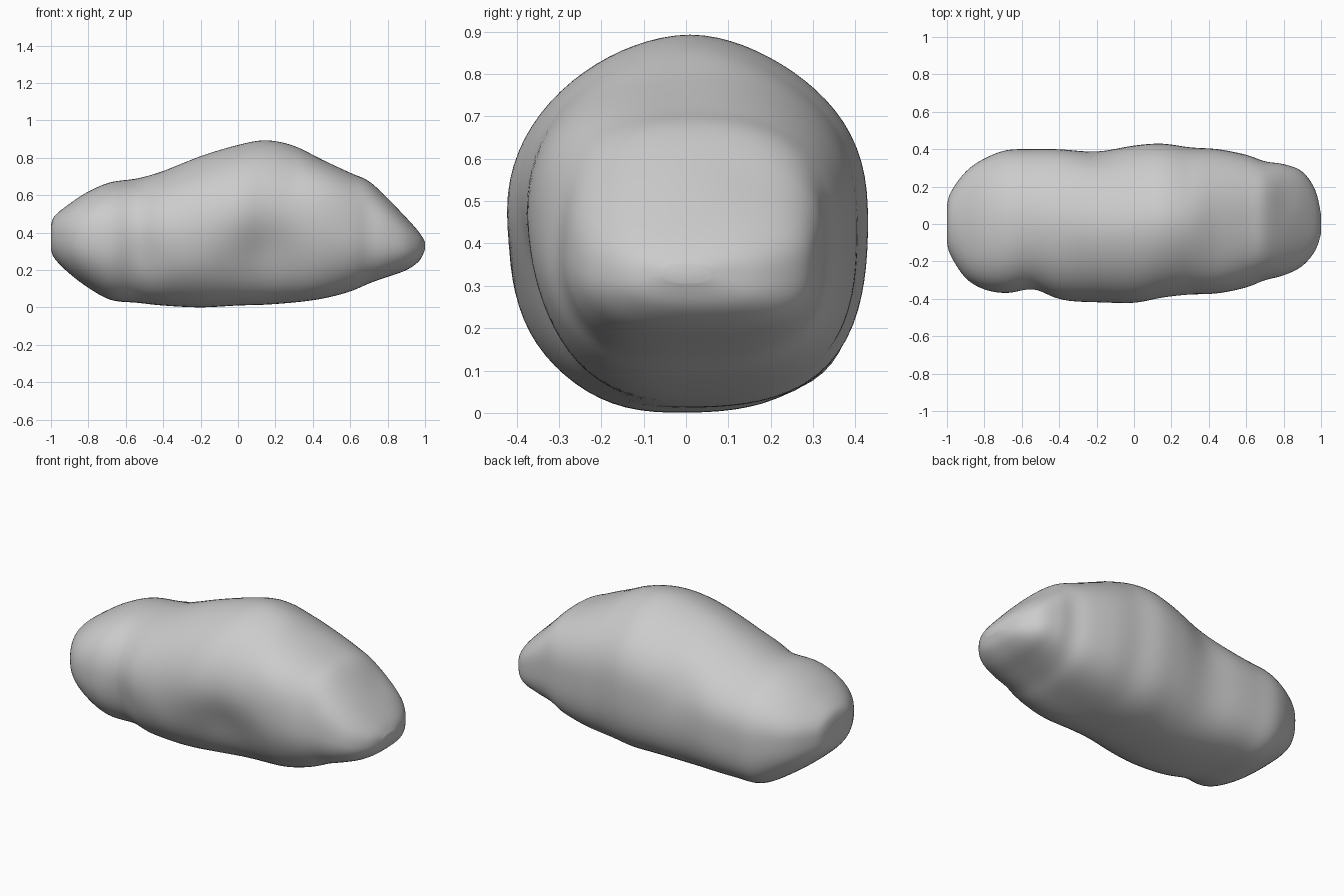
import bpy, bmesh, math
from mathutils import Vector

cube = bpy.data.objects.get("Cube")
if cube:
    bpy.data.objects.remove(cube, do_unlink=True)

# Stations along the rock: x, bottom, top, front y, back y
STATIONS = [
    (-1.0, .31, .44, -.10, .10), (-.98, .26, .49, -.17, .17),
    (-.9, .18, .555, -.29, .28), (-.8, .105, .62, -.35, .35),
    (-.68, .04, .67, -.37, .395), (-.54, .025, .69, -.355, .4),
    (-.4, .01, .73, -.405, .4), (-.2, 0, .81, -.42, .39),
    (0, .01, .87, -.435, .42), (.15, .015, .895, -.41, .43),
    (.3, .03, .865, -.385, .41), (.45, .055, .79, -.37, .4),
    (.6, .09, .72, -.34, .37), (.7, .13, .675, -.3, .335),
    (.8, .165, .585, -.27, .32), (.9, .2, .48, -.22, .28),
    (.97, .25, .4, -.14, .18), (1.0, .31, .35, -.05, .05),
]
# Hollows (negative) and bumps (positive): centre, radius, height
DENTS = [
    ((.12, -.38, .29), .2, -.045), ((-.48, -.37, .28), .12, -.015),
    ((.45, -.25, .62), .14, .02), ((.62, -.22, .5), .1, -.02),
    ((.8, .15, .56), .1, -.012), ((-.22, .36, .55), .13, -.015),
    ((-.68, .3, .07), .14, .01), ((-.25, -.36, .2), .15, .015),
    ((.45, -.2, .1), .2, .02), ((.8, -.22, .22), .14, .015),
]
STEPS, RING = 7, 80


def spline(i, t):
    """Smooth station between stations i and i + 1."""
    last = len(STATIONS) - 1
    p = [Vector(STATIONS[min(max(i + k, 0), last)]) for k in (-1, 0, 1, 2)]
    return p[1] + .5 * t * (p[2] - p[0] + t * (
        2 * p[0] - 5 * p[1] + 4 * p[2] - p[3]
        + t * (3 * (p[1] - p[2]) + p[3] - p[0])))


def section(station):
    """Rounded cross-section, boxier at the lower back and at the left end."""
    x, low, high, front, back = station
    end = min(1, max(0, (abs(x) - .3) / .4))
    for k in range(RING):
        a = math.tau * k / RING
        c, s = math.cos(a), math.sin(a)
        upper, rear = (1 + s) / 2, (1 + c) / 2
        top = 1.9 - .1 * rear + end * (.7 if x > 0 else .5 - .45 * rear)
        base = 2.0 + .2 * end + 1.1 * rear
        n = upper * top + (1 - upper) * base
        r = (abs(c) ** n + abs(s) ** n) ** (-1 / n)
        y = (front + back) / 2 + r * c * (back - front) / 2
        z = (low + high) / 2 + r * s * (high - low) / 2
        # The front is widest just above mid height
        z += .015 * (1 - end) * max(0, -c) ** 3
        point = Vector((x, y, z))
        out = Vector((0, c, s))
        for centre, radius, height in DENTS:
            d = (point - Vector(centre)).length / radius
            point += out * height * math.exp(-d * d)
        yield point


# Loft the body and close both ends
bm = bmesh.new()
stations = [spline(i, j / STEPS) for i in range(len(STATIONS) - 1) for j in range(STEPS)]
stations.append(Vector(STATIONS[-1]))
rings = [[bm.verts.new(p) for p in section(s)] for s in stations]
for a, b in zip(rings, rings[1:]):
    for k in range(RING):
        m = (k + 1) % RING
        bm.faces.new((a[k], a[m], b[m], b[k]))
for ring in (rings[0], rings[-1]):
    bm.faces.new(ring)
bmesh.ops.recalc_face_normals(bm, faces=bm.faces)
mesh = bpy.data.meshes.new("rock")
bm.to_mesh(mesh)
bm.free()
rock = bpy.data.objects.new("rock", mesh)
bpy.context.collection.objects.link(rock)

# Plain grey stone
stone = bpy.data.materials.new("grey stone")
stone.use_nodes = True
colour = (.6, .6, .6, 1)
stone.diffuse_color = colour
stone.node_tree.nodes["Principled BSDF"].inputs["Base Color"].default_value = colour
mesh.materials.append(stone)

# Soften the surface and shade it smooth
soften = rock.modifiers.new("soften", 'SMOOTH')
soften.factor = .5
soften.iterations = 6
bpy.context.view_layer.objects.active = rock
rock.select_set(True)
bpy.ops.object.shade_smooth()
